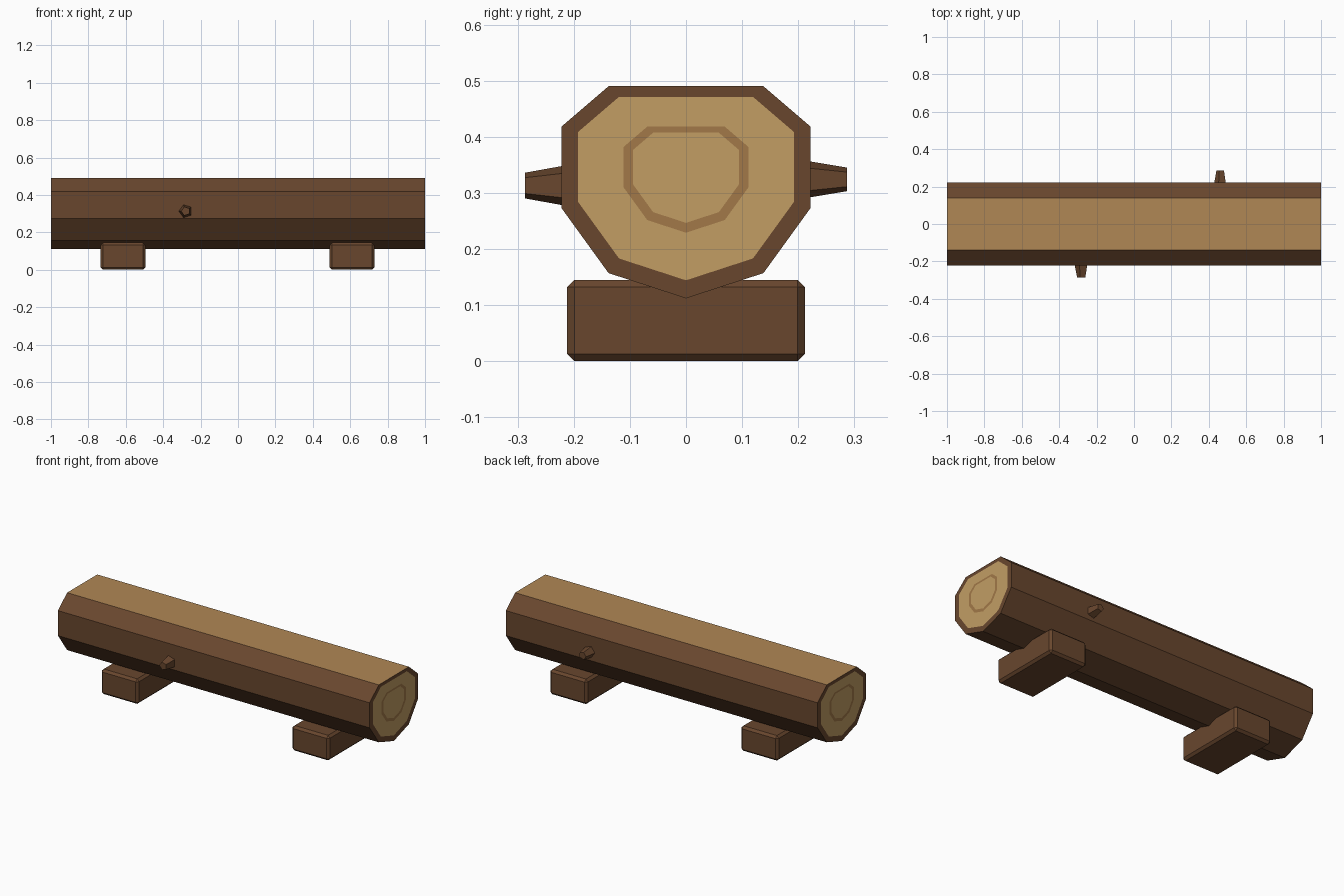
import bpy, bmesh, math
from mathutils import Matrix

if "Cube" in bpy.data.objects:
    bpy.data.objects.remove(bpy.data.objects["Cube"])


def material(name, rgb):
    m = bpy.data.materials.new(name)
    m.diffuse_color = (*rgb, 1)
    m.use_nodes = True
    m.node_tree.nodes["Principled BSDF"].inputs["Base Color"].default_value = m.diffuse_color
    return m


bark = material("bark", (0.14, 0.062, 0.027))
cut = material("cut_wood", (0.54, 0.337, 0.127))
grain = material("grain_ring", (0.36, 0.19, 0.065))
seat = material("worn_seat", (0.434, 0.242, 0.091))


def finish(bm, name, mats):
    bmesh.ops.recalc_face_normals(bm, faces=bm.faces)
    me = bpy.data.meshes.new(name)
    bm.to_mesh(me)
    bm.free()
    ob = bpy.data.objects.new(name, me)
    bpy.context.collection.objects.link(ob)
    for m in mats:
        me.materials.append(m)
    return ob


# Log: nine-sided section with a flat seat; each end has bark rim, cut face and growth ring
half = [(0.138, 0.49), (0.222, 0.418), (0.222, 0.273), (0.138, 0.157)]
section = half + [(0, 0.112)] + [(-y, z) for y, z in reversed(half)]
n = len(section)
bm = bmesh.new()


def loop(x, scale, zc):
    return [bm.verts.new((x, y * scale, zc + (z - zc) * scale)) for y, z in section]


def bridge(a, b, mat):
    for i in range(n):
        j = (i + 1) % n
        bm.faces.new((a[i], a[j], b[j], b[i])).material_index = mat


outers = []
for x in (-1, 1):
    rim = loop(x, 1, 0.35)
    face = loop(x, 0.865, 0.35)
    ring_out = loop(x, 0.5, 0.346)
    ring_in = loop(x, 0.425, 0.346)
    bridge(rim, face, 0)
    bridge(face, ring_out, 1)
    bridge(ring_out, ring_in, 2)
    bm.faces.new(ring_in).material_index = 1
    outers.append(rim)
bridge(outers[0], outers[1], 0)
for f in bm.faces:
    if all(v.co.z > 0.489 for v in f.verts):
        f.material_index = 3
finish(bm, "log_seat", [bark, cut, grain, seat])

# Support blocks with chamfered edges
for name, x in (("left_support", -0.615), ("right_support", 0.61)):
    bm = bmesh.new()
    bmesh.ops.create_cube(bm, size=1, matrix=Matrix.Translation((x, 0, 0.0725))
                          @ Matrix.Diagonal((0.24, 0.424, 0.145, 1)))
    bmesh.ops.bevel(bm, geom=bm.edges[:], offset=0.013, segments=1, affect='EDGES')
    finish(bm, name, [bark])

# Branch stubs: tapered pentagons growing out of the sides
for name, x, z, side, r in (("front_branch_stub", -0.28, 0.313, -1, 0.037),
                            ("back_branch_stub", 0.463, 0.324, 1, 0.034)):
    bm = bmesh.new()
    rings = []
    for y, rad in ((0.18, r * 1.2), (0.287, r * 0.65)):
        rings.append([bm.verts.new((x - rad * math.cos(k * math.tau / 5), side * y,
                                    z + rad * math.sin(k * math.tau / 5))) for k in range(5)])
        bm.faces.new(rings[-1])
    for i in range(5):
        j = (i + 1) % 5
        bm.faces.new((rings[0][i], rings[0][j], rings[1][j], rings[1][i]))
    finish(bm, name, [bark])
